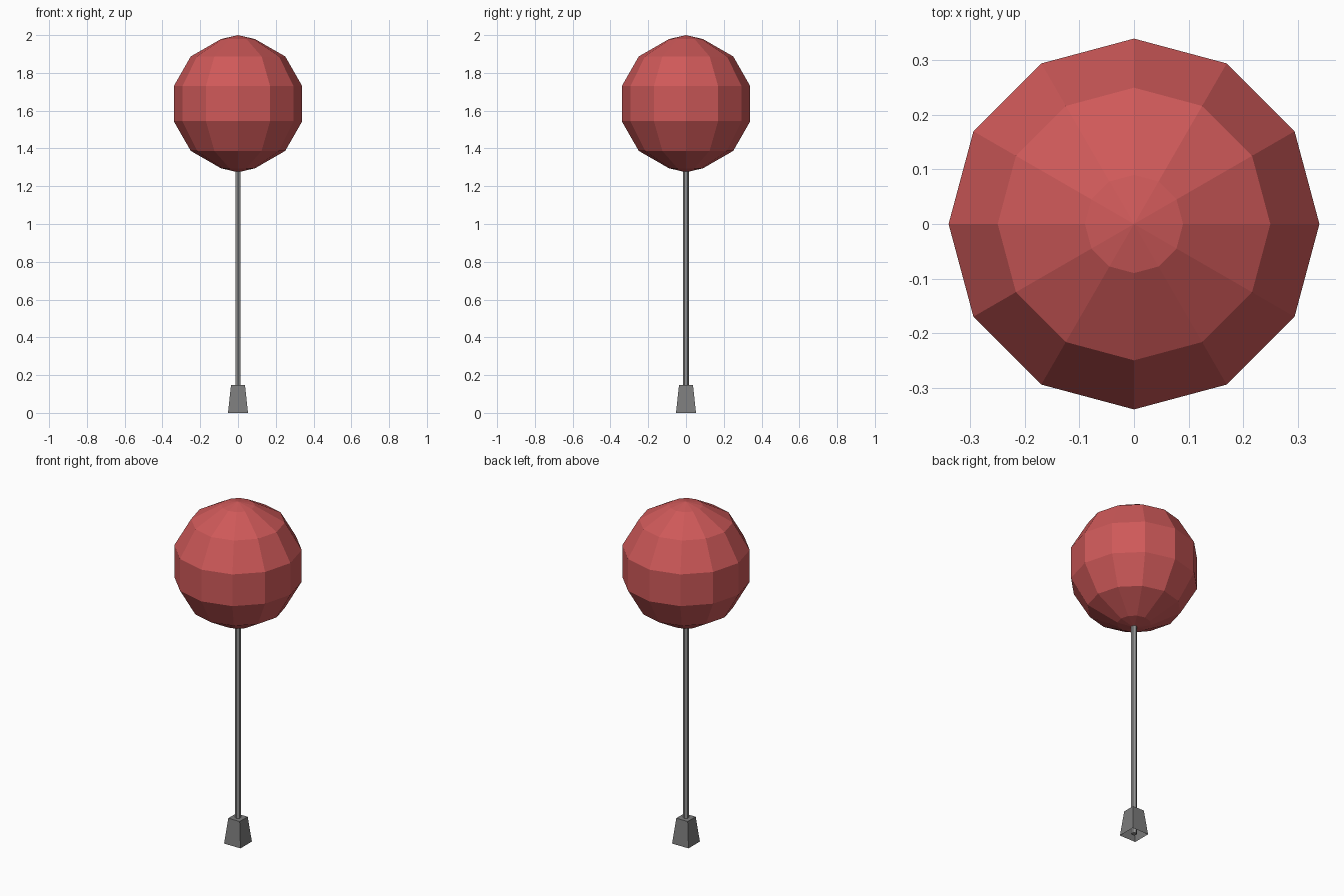
import bpy, bmesh, math

if "Cube" in bpy.data.objects:
    bpy.data.objects.remove(bpy.data.objects["Cube"])


def material(name, colour):
    m = bpy.data.materials.new(name)
    m.diffuse_color = (*colour, 1)
    m.use_nodes = True
    m.node_tree.nodes["Principled BSDF"].inputs["Base Color"].default_value = m.diffuse_color
    return m


def lathe(name, profile, sides, mat, start=0.0, caps=(True, True)):
    """Stack rings of (radius, z); radius 0 makes a pole point."""
    bm = bmesh.new()
    rings = []
    for r, z in profile:
        if r == 0:
            rings.append([bm.verts.new((0, 0, z))] * sides)
        else:
            angles = [start + math.tau * i / sides for i in range(sides)]
            rings.append([bm.verts.new((r * math.cos(a), r * math.sin(a), z)) for a in angles])
    for low, high in zip(rings, rings[1:]):
        for i in range(sides):
            j = (i + 1) % sides
            bm.faces.new(list(dict.fromkeys((low[i], low[j], high[j], high[i]))))
    if caps[0] and profile[0][0]:
        bm.faces.new(rings[0][::-1])
    if caps[1] and profile[-1][0]:
        bm.faces.new(rings[-1])
    mesh = bpy.data.meshes.new(name)
    bm.to_mesh(mesh)
    bm.free()
    mesh.materials.append(mat)
    obj = bpy.data.objects.new(name, mesh)
    bpy.context.collection.objects.link(obj)
    return obj


red = material("soft_red", (0.62, 0.10, 0.10))
pole_grey = material("light_grey", (0.29, 0.29, 0.29))
base_grey = material("mid_grey", (0.20, 0.20, 0.20))

# Faceted ball: mirrored rings about its centre height
half = [(0.34, 0.093), (0.25, 0.25), (0.09, 0.342), (0, 0.363)]
centre = 1.637
ball = [(r, centre - h) for r, h in reversed(half)] + [(r, centre + h) for r, h in half]
lathe("ball", ball, 12, red)

# Slim six-sided pole
lathe("pole", [(0.016, 0.006), (0.016, 1.32)], 6, pole_grey, math.pi / 2)

# Tapered square foot, open underneath
s = math.sqrt(2)
lathe("foot", [(0.053 * s, 0), (0.037 * s, 0.147)], 4, base_grey, math.pi / 4, caps=(False, True))
